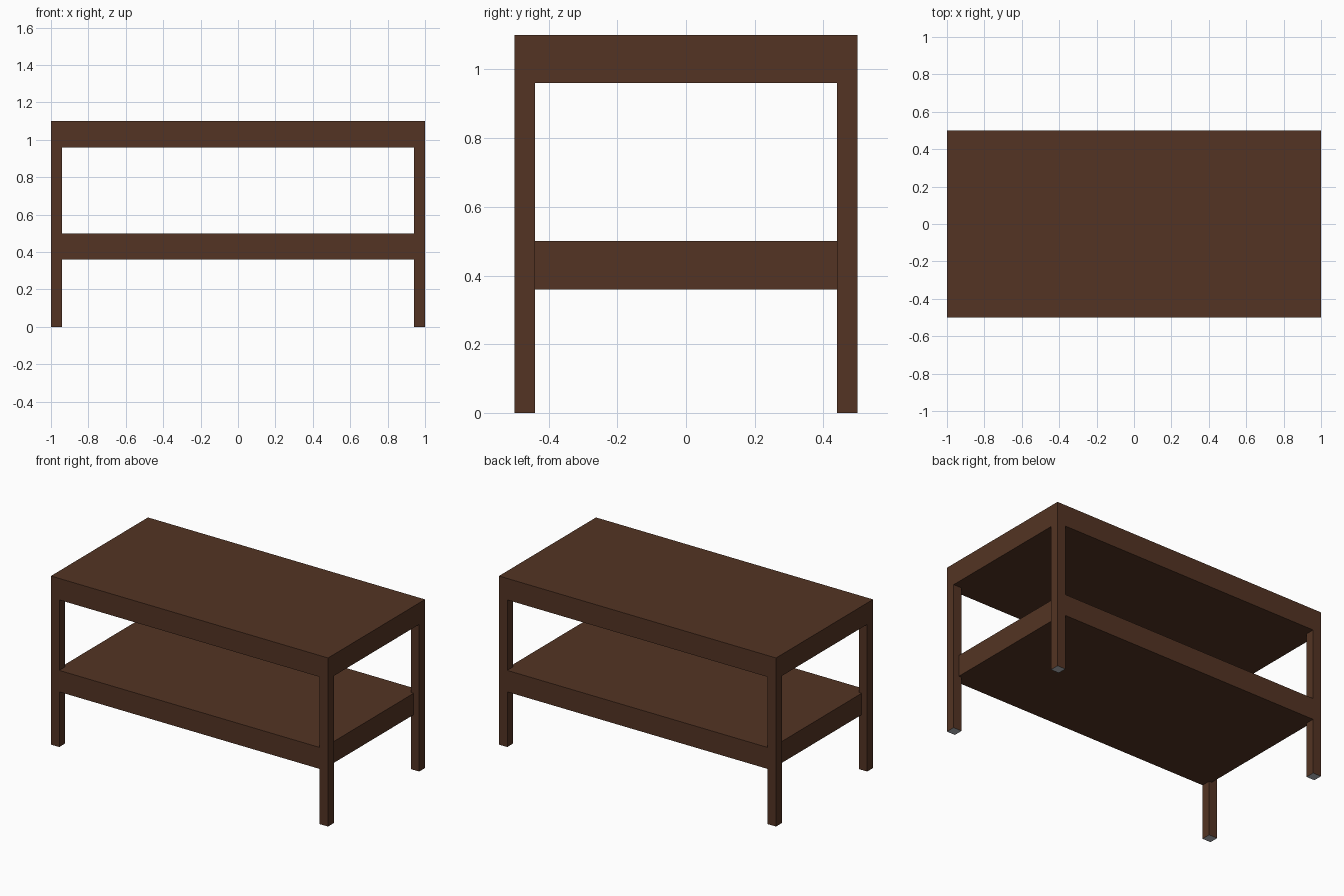
import bpy
from mathutils import Vector

cube = bpy.data.objects.get("Cube")
if cube:
    bpy.data.objects.remove(cube, do_unlink=True)


def make_material(name, colour):
    mat = bpy.data.materials.new(name)
    mat.use_nodes = True
    mat.diffuse_color = (*colour, 1)
    bsdf = next(n for n in mat.node_tree.nodes if n.type == 'BSDF_PRINCIPLED')
    bsdf.inputs["Base Color"].default_value = (*colour, 1)
    return mat


wood = make_material("dark brown wood", (0.087, 0.034, 0.017))
pad = make_material("grey foot pad", (0.48, 0.5, 0.53))


def box(name, low, high):
    """Axis-aligned box between two corners."""
    low, high = Vector(low), Vector(high)
    bpy.ops.mesh.primitive_cube_add(size=1)
    obj = bpy.context.object
    obj.name = name
    for v in obj.data.vertices:
        v.co = (low + high) / 2 + v.co * (high - low)
    obj.data.materials.append(wood)
    return obj


HALF_X, HALF_Y, HEIGHT = 1.0, 0.5, 1.1
LEG, SLAB, SHELF_TOP = 0.06, 0.14, 0.5
SHELF_X = 0.96

# Thick top and lower shelf, flush with the legs at front and back
box("table_top", (-HALF_X, -HALF_Y, HEIGHT - SLAB), (HALF_X, HALF_Y, HEIGHT))
box("lower_shelf", (-SHELF_X, -HALF_Y, SHELF_TOP - SLAB), (SHELF_X, HALF_Y, SHELF_TOP))

# Four square legs, with grey undersides
for side, x in (("right", -HALF_X), ("left", HALF_X - LEG)):
    for end, y in (("front", -HALF_Y), ("back", HALF_Y - LEG)):
        leg = box(f"{end}_{side}_leg", (x, y, 0), (x + LEG, y + LEG, HEIGHT - SLAB))
        leg.data.materials.append(pad)
        for face in leg.data.polygons:
            if face.normal.z < -0.5:
                face.material_index = 1
